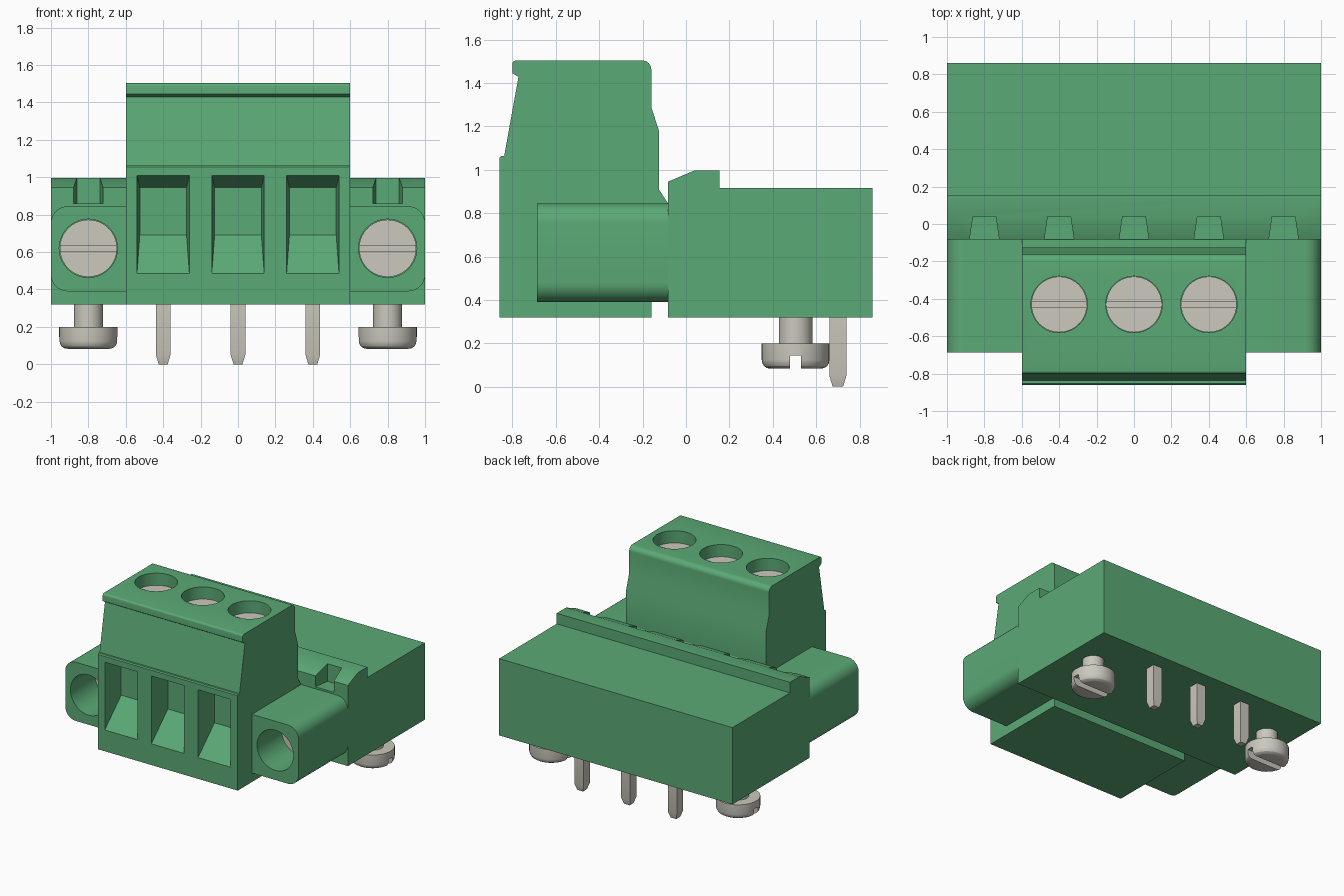
import bpy, bmesh, math

if "Cube" in bpy.data.objects:
    bpy.data.objects.remove(bpy.data.objects["Cube"], do_unlink=True)


def material(name, rgb):
    m = bpy.data.materials.new(name)
    m.use_nodes = True
    m.diffuse_color = (*rgb, 1)
    bsdf = next(n for n in m.node_tree.nodes if n.type == 'BSDF_PRINCIPLED')
    bsdf.inputs["Base Color"].default_value = (*rgb, 1)
    return m


GREEN = material("green_plastic", (0.105, 0.40, 0.18))
METAL = material("grey_metal", (0.60, 0.58, 0.51))


def loft(name, rings, mat=None):
    """Closed solid through a list of rings with equal point counts."""
    bm = bmesh.new()
    vs = [[bm.verts.new(p) for p in r] for r in rings]
    n = len(rings[0])
    for a, b in zip(vs, vs[1:]):
        for i in range(n):
            j = (i + 1) % n
            bm.faces.new((a[i], a[j], b[j], b[i]))
    bm.faces.new(vs[0])
    bm.faces.new(vs[-1])
    bmesh.ops.recalc_face_normals(bm, faces=bm.faces[:])
    me = bpy.data.meshes.new(name)
    bm.to_mesh(me)
    bm.free()
    ob = bpy.data.objects.new(name, me)
    bpy.context.collection.objects.link(ob)
    if mat:
        me.materials.append(mat)
    return ob


def box(name, x0, x1, y0, y1, z0, z1, mat=None):
    ring = lambda z: [(x0, y0, z), (x1, y0, z), (x1, y1, z), (x0, y1, z)]
    return loft(name, [ring(z0), ring(z1)], mat)


def profile_x(name, pts, half, mat=None):
    """Extrude a (y, z) profile along x."""
    return loft(name, [[(x, y, z) for y, z in pts] for x in (-half, half)], mat)


def turned(name, centre, axis, steps, mat=None, n=40):
    """Round solid along y or z from (position, radius) steps."""
    rings = []
    for t, r in steps:
        ring = []
        for i in range(n):
            a = 2 * math.pi * i / n
            u, v = r * math.cos(a), r * math.sin(a)
            ring.append((centre[0] + u, centre[1] + v, t) if axis == 'z'
                        else (centre[0] + u, t, centre[1] + v))
        rings.append(ring)
    return loft(name, rings, mat)


def arc(cx, cy, r, a0, a1, n=8):
    return [(cx + r * math.cos(math.radians(a0 + (a1 - a0) * i / n)),
             cy + r * math.sin(math.radians(a0 + (a1 - a0) * i / n))) for i in range(n + 1)]


def cut(ob, cutters):
    """Subtract the cutters, bake the result and remove them."""
    for c in cutters:
        c.hide_render = True
        m = ob.modifiers.new("cut", 'BOOLEAN')
        m.operation, m.solver, m.object = 'DIFFERENCE', 'EXACT', c
    dg = bpy.context.evaluated_depsgraph_get()
    dg.update()
    baked = bpy.data.meshes.new_from_object(ob.evaluated_get(dg))
    ob.modifiers.clear()
    ob.data = baked
    for c in cutters:
        bpy.data.objects.remove(c, do_unlink=True)
    return ob


parts = []
POLES = (-0.4, 0.0, 0.4)

# Board header with a raised front ridge and five tapered notches
header = profile_x("header_body", [
    (-0.083, 0.32), (0.86, 0.32), (0.86, 0.915), (0.155, 0.915),
    (0.155, 0.997), (0.04, 0.997), (-0.083, 0.945)], 1.0, GREEN)
notches = []
for x in (-0.8, -0.4, 0.0, 0.4, 0.8):
    ring = lambda z: [(x - 0.083, -0.11, z), (x + 0.083, -0.11, z),
                      (x + 0.061, 0.04, z), (x - 0.061, 0.04, z)]
    notches.append(loft("notch_cutter", [ring(0.86), ring(1.1)]))
parts.append(cut(header, notches))

# Plug body with wire windows and screw wells
plug = profile_x("plug_body", [
    (-0.86, 0.32), (-0.16, 0.32), (-0.16, 0.39), (-0.083, 0.39), (-0.083, 0.845),
    (-0.125, 0.91), (-0.125, 1.18), (-0.16, 1.29)]
    + arc(-0.20, 1.463, 0.04, 0, 90) + arc(-0.785, 1.488, 0.015, 90, 180, 4)
    + [(-0.80, 1.445), (-0.772, 1.428), (-0.838, 1.063), (-0.853, 1.063), (-0.86, 1.055)],
    0.6, GREEN)
cutters = []
for x in POLES:
    ring = lambda y, w, z0, z1: [(x - w, y, z0), (x + w, y, z0), (x + w, y, z1), (x - w, y, z1)]
    cutters.append(loft("window_cutter", [
        ring(-0.9, 0.14, 0.485, 1.01), ring(-0.86, 0.14, 0.485, 1.01),
        ring(-0.68, 0.125, 0.69, 0.945)]))
    cutters.append(turned("well_cutter", (x, -0.43), 'z', [(1.38, 0.151), (1.6, 0.151)]))
parts.append(cut(plug, cutters))

# Clamp screws in the plug wells
for i, x in enumerate(POLES):
    s = turned(f"clamp_screw_{i + 1}", (x, -0.43), 'z', [(1.37, 0.149), (1.41, 0.149)], METAL)
    slot = box("slot_cutter", x - 0.2, x + 0.2, -0.445, -0.415, 1.39, 1.45)
    parts.append(cut(s, [slot]))

for side, sx in (("left", 1), ("right", -1)):
    # Flange block with rounded outer corners and a deep screw hole
    outline = ([(0.6, 0.39)] + arc(0.91, 0.48, 0.09, -90, 0)
               + arc(0.91, 0.755, 0.09, 0, 90) + [(0.6, 0.845)])
    flange = loft(f"{side}_flange",
                  [[(sx * x, y, z) for x, z in outline] for y in (-0.687, -0.083)], GREEN)
    hole = turned("hole_cutter", (sx * 0.8, 0.62), 'y', [(-0.8, 0.156), (-0.36, 0.156)])
    parts.append(cut(flange, [hole]))

    # Flange screw at the bottom of the hole
    s = turned(f"{side}_flange_screw", (sx * 0.8, 0.62), 'y',
               [(-0.39, 0.153), (-0.35, 0.153)], METAL)
    slot = box("slot_cutter", sx * 0.8 - 0.2, sx * 0.8 + 0.2, -0.45, -0.37, 0.605, 0.635)
    parts.append(cut(s, [slot]))

    # Mounting screw under the header
    s = turned(f"{side}_mounting_screw", (sx * 0.8, 0.505), 'z',
               [(0.083, 0.115), (0.086, 0.131), (0.095, 0.145), (0.108, 0.153), (0.123, 0.156),
                (0.20, 0.156), (0.20, 0.077), (0.33, 0.077)], METAL)
    slot = box("slot_cutter", sx * 0.8 - 0.2, sx * 0.8 + 0.2, 0.48, 0.53, 0.0, 0.145)
    parts.append(cut(s, [slot]))

# Solder pins with tapered tips
for i, x in enumerate(POLES):
    ring = lambda h, z: [(x - h, 0.70 - h, z), (x + h, 0.70 - h, z),
                         (x + h, 0.70 + h, z), (x - h, 0.70 + h, z)]
    parts.append(loft(f"solder_pin_{i + 1}",
                      [ring(0.024, 0), ring(0.039, 0.05), ring(0.039, 0.33)], METAL))

# Smooth the rounded surfaces, keep edges crisp
bpy.ops.object.select_all(action='DESELECT')
for ob in parts:
    ob.select_set(True)
bpy.context.view_layer.objects.active = parts[0]
bpy.ops.object.shade_smooth_by_angle(angle=math.radians(25))
